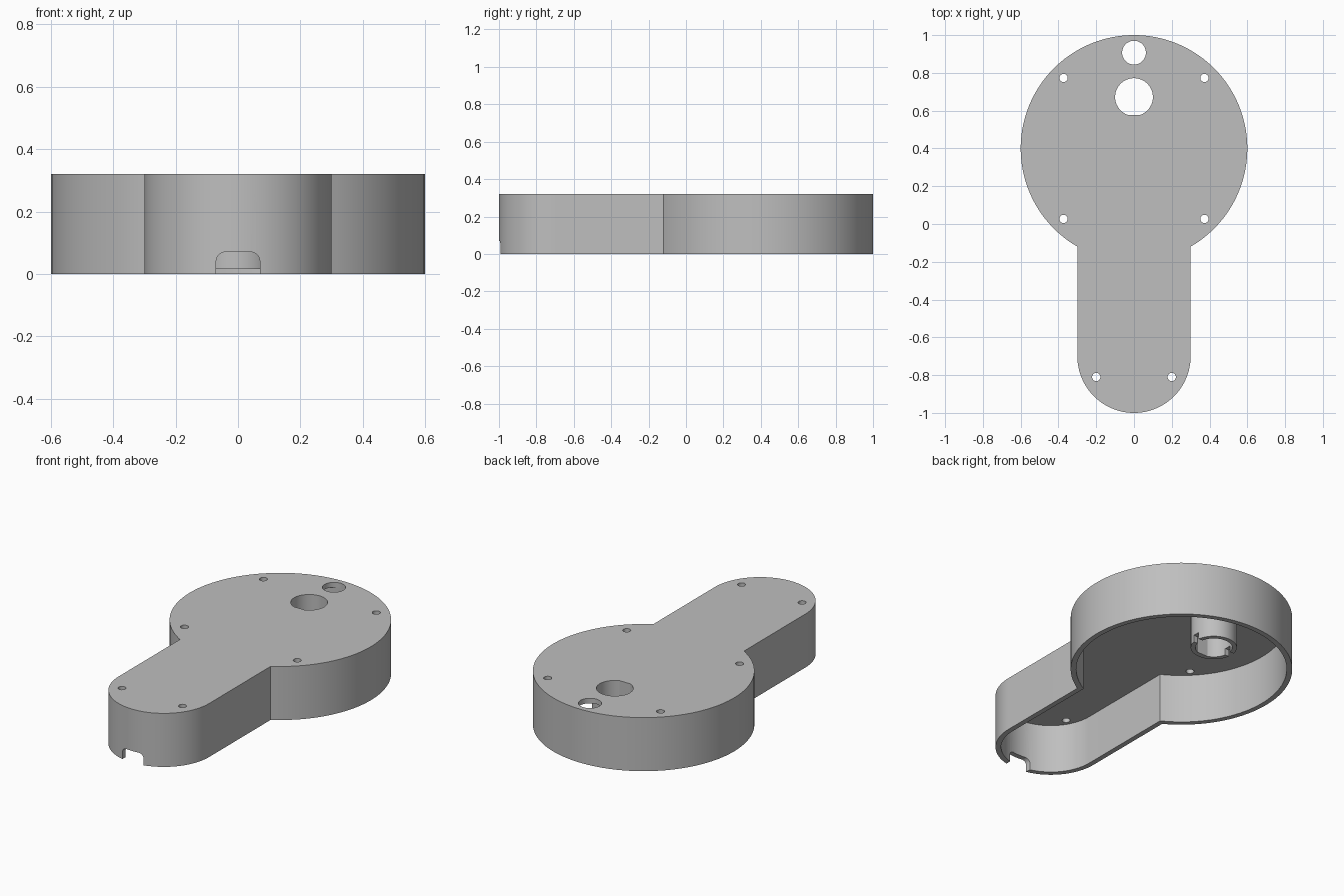
import bpy, bmesh, math

cube = bpy.data.objects.get("Cube")
if cube:
    bpy.data.objects.remove(cube, do_unlink=True)

HEIGHT, WALL = 0.32, 0.03
ROOF = HEIGHT - WALL          # underside of the top plate
HEAD_Y, HEAD_R = 0.4, 0.6     # round head
END_Y, END_R = -0.7, 0.3      # rounded handle end
BORE_Y, BORE_R = 0.672, 0.1   # large hole with its tube

grey = bpy.data.materials.new("plain grey")
grey.use_nodes = True
grey.diffuse_color = (0.52, 0.52, 0.52, 1)
grey.node_tree.nodes["Principled BSDF"].inputs["Base Color"].default_value = (0.52, 0.52, 0.52, 1)


def arc(cx, cy, r, a0, a1, n):
    return [(cx + r * math.cos(a0 + (a1 - a0) * i / n),
             cy + r * math.sin(a0 + (a1 - a0) * i / n)) for i in range(n + 1)]


def circle(cx, cy, r, n=48):
    return arc(cx, cy, r, 0, 2 * math.pi, n)[:-1]


def outline(inset):
    """Paddle outline: round head joined to a handle with a rounded end."""
    r, w = HEAD_R - inset, END_R - inset
    a = math.asin(w / r)
    head = arc(0, HEAD_Y, r, -math.pi / 2 + a, 1.5 * math.pi - a, 112)
    end = arc(0, END_Y, w, math.pi, 2 * math.pi, 48)
    return head + end


def prism(name, points, lo, hi, axis="z"):
    """Extrude a counter-clockwise profile along z, or an x-z profile along y."""
    bm = bmesh.new()
    place = (lambda p, h: (p[0], p[1], h)) if axis == "z" else (lambda p, h: (p[0], h, p[1]))
    bottom = [bm.verts.new(place(p, lo)) for p in points]
    top = [bm.verts.new(place(p, hi)) for p in points]
    bm.faces.new(bottom[::-1])
    bm.faces.new(top)
    n = len(points)
    for i in range(n):
        j = (i + 1) % n
        bm.faces.new((bottom[i], bottom[j], top[j], top[i]))
    bmesh.ops.recalc_face_normals(bm, faces=bm.faces[:])
    mesh = bpy.data.meshes.new(name)
    bm.to_mesh(mesh)
    bm.free()
    mesh.materials.append(grey)
    obj = bpy.data.objects.new(name, mesh)
    bpy.context.collection.objects.link(obj)
    return obj


def activate(obj):
    bpy.ops.object.select_all(action="DESELECT")
    obj.select_set(True)
    bpy.context.view_layer.objects.active = obj


def cut(obj, cutter):
    cutter.hide_render = True
    mod = obj.modifiers.new("cut", "BOOLEAN")
    mod.operation, mod.solver, mod.object = "DIFFERENCE", "EXACT", cutter
    activate(obj)
    bpy.ops.object.modifier_apply(modifier=mod.name)
    bpy.data.objects.remove(cutter, do_unlink=True)


def bore_profile():
    """Large hole with a small flat on the handle side."""
    a = math.acos(0.094 / BORE_R)
    return arc(0, BORE_Y, BORE_R, -math.pi / 2 + a, 1.5 * math.pi - a, 56)


# Hollow shell, open underneath
shell = prism("shell", outline(0), 0, HEIGHT)
cut(shell, prism("cavity_cutter", outline(WALL), -0.1, ROOF))

# Holes through the top plate
cut(shell, prism("bore_cutter", bore_profile(), 0.2, 0.5))
cut(shell, prism("small_hole_cutter", circle(0, 0.907, 0.063), 0.2, 0.5))
for side in (-1, 1):
    for x, y in ((0.373, 0.773), (0.373, 0.027), (0.2, -0.81)):
        cut(shell, prism("screw_hole_cutter", circle(side * x, y, 0.022, 24), 0.2, 0.5))

# Rounded cable notch in the handle end
notch = [(-0.07, -0.1), (0.07, -0.1)]
notch += arc(0.04, 0.04, 0.03, 0, math.pi / 2, 8)
notch += arc(-0.04, 0.04, 0.03, math.pi / 2, math.pi, 8)
cut(shell, prism("notch_cutter", notch, -1.1, -0.9, axis="y"))

# Tube hanging below the large hole, slotted on both sides
tube = prism("hole_tube", circle(0, BORE_Y, 0.125, 64), 0.015, ROOF)
cut(tube, prism("bore_cutter", bore_profile(), -0.1, 0.5))
slot = [(-0.2, BORE_Y - 0.02), (0.2, BORE_Y - 0.02), (0.2, BORE_Y + 0.02), (-0.2, BORE_Y + 0.02)]
cut(tube, prism("slot_cutter", slot, -0.1, 0.055))

for obj in (shell, tube):
    activate(obj)
    bpy.ops.object.shade_smooth_by_angle(angle=math.radians(20))
